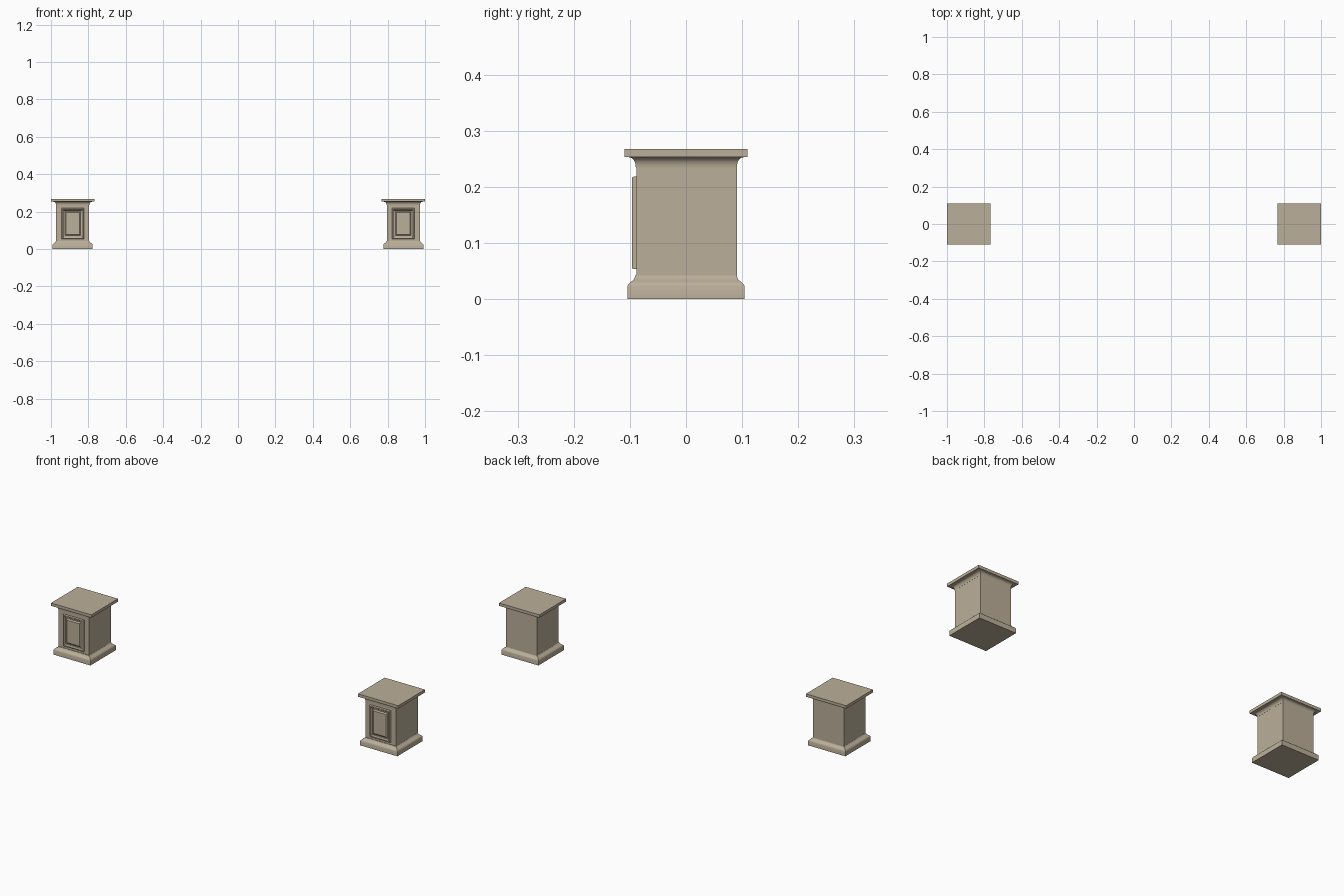
import bpy, bmesh, math
from mathutils import Vector

if "Cube" in bpy.data.objects:
    bpy.data.objects.remove(bpy.data.objects["Cube"])

stone = bpy.data.materials.new("warm_stone")
stone.diffuse_color = (0.50, 0.43, 0.32, 1)
stone.use_nodes = True
stone.node_tree.nodes["Principled BSDF"].inputs["Base Color"].default_value = stone.diffuse_color


def loft(name, rings, place, smooth=False):
    """Stack rectangles (half_a, half_b, level); place() maps a, b, level to 3D."""
    bm = bmesh.new()
    loops = []
    for a, b, level in rings:
        corners = ((-a, -b), (a, -b), (a, b), (-a, b))
        loops.append([bm.verts.new(place(u, v, level)) for u, v in corners])
    for lo, hi in zip(loops, loops[1:]):
        for i in range(4):
            j = (i + 1) % 4
            bm.faces.new((lo[i], lo[j], hi[j], hi[i]))
    bm.faces.new(loops[0][::-1])
    bm.faces.new(loops[-1])
    bmesh.ops.recalc_face_normals(bm, faces=bm.faces)
    mesh = bpy.data.meshes.new(name)
    bm.to_mesh(mesh)
    bm.free()
    mesh.materials.append(stone)
    obj = bpy.data.objects.new(name, mesh)
    bpy.context.collection.objects.link(obj)
    if smooth:
        bpy.ops.object.select_all(action='DESELECT')
        obj.select_set(True)
        bpy.context.view_layer.objects.active = obj
        bpy.ops.object.shade_smooth_by_angle(angle=math.radians(35))


def pedestal(side, label):
    cx = 0.884 * side

    def upright(yc=0.0, xc=cx):
        return lambda u, v, z: Vector((xc + u, yc + v, z))

    def facing(u, v, y):
        return Vector((cx - 0.001 * side + u, y, 0.136 + v))

    # plinth with a rounded shoulder
    base = [(0.107, 0.1045, 0.0), (0.107, 0.1045, 0.023), (0.1055, 0.103, 0.0265),
            (0.102, 0.099, 0.030), (0.096, 0.094, 0.034), (0.091, 0.0915, 0.038),
            (0.089, 0.0905, 0.042)]
    loft(label + "_plinth", base, upright(), True)

    # plain square shaft
    loft(label + "_shaft", [(0.0885, 0.0895, 0.03), (0.0885, 0.0895, 0.25)], upright(0.0015))

    # cove moulding under the top
    cove = [(0.089 + 0.014 * (1 - math.cos(t)), 0.090 + 0.012 * (1 - math.cos(t)),
             0.235 + 0.018 * math.sin(t)) for t in (i * math.pi / 12 for i in range(7))]
    loft(label + "_cove", cove, upright(0.0005), True)

    # top slab
    loft(label + "_top_slab", [(0.116, 0.11, 0.253), (0.116, 0.11, 0.268)],
         upright(0, side * 0.884))

    # moulded frame around a raised front panel
    w, h = 0.060, 0.0825
    steps = [(0, -0.085), (0, -0.0935), (0.002, -0.0965), (0.007, -0.0965), (0.009, -0.094),
             (0.013, -0.092), (0.014, -0.0895), (0.018, -0.0895), (0.024, -0.0945)]
    loft(label + "_front_panel", [(w - s, h - s, y) for s, y in steps], facing)


pedestal(-1, "left")
pedestal(1, "right")
